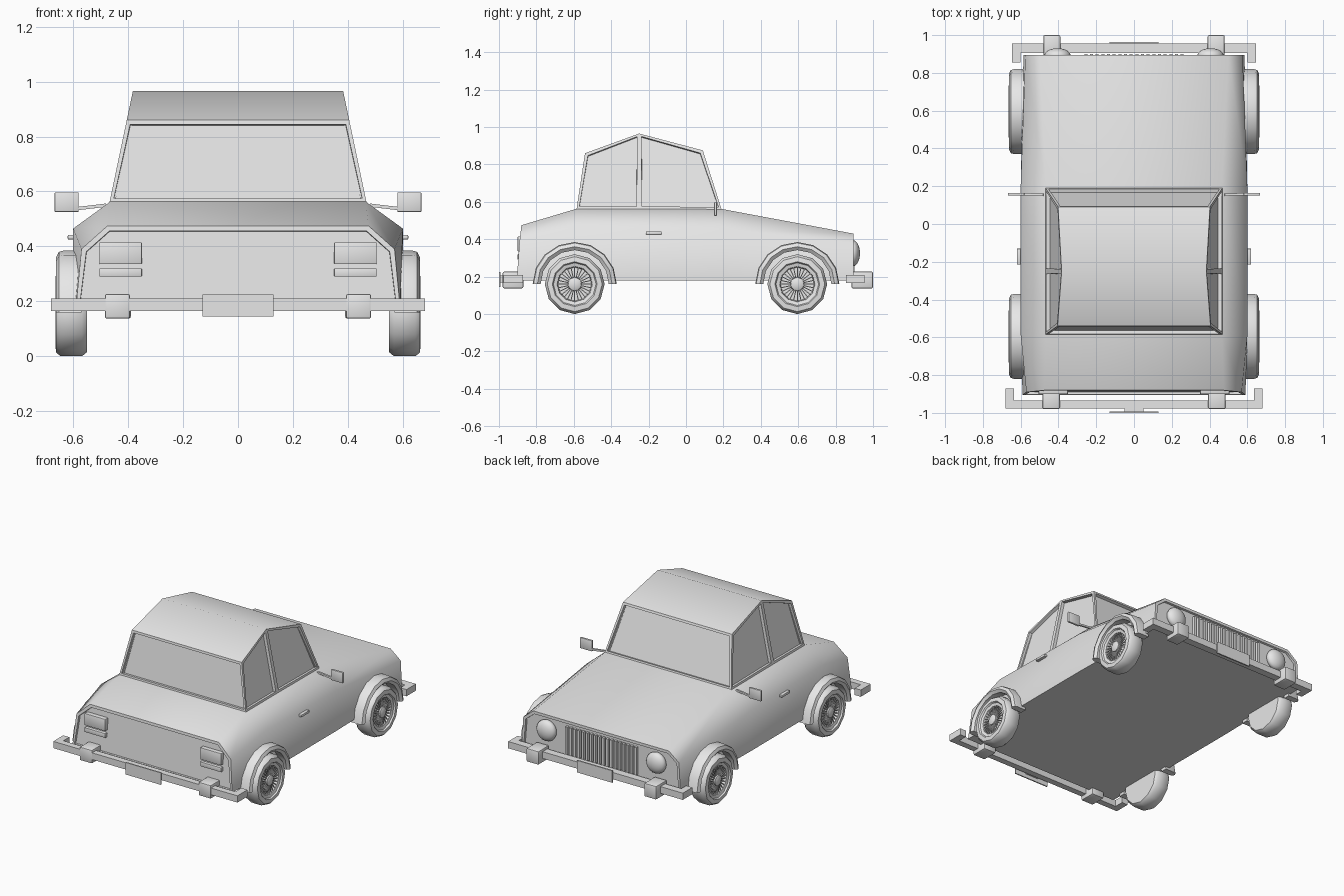
import bpy, bmesh, math
from mathutils import Vector, Matrix

cube = bpy.data.objects.get("Cube")
if cube:
    bpy.data.objects.remove(cube)

grey = bpy.data.materials.new("light_grey")
grey.use_nodes = True
grey.diffuse_color = (0.8, 0.8, 0.8, 1)
grey.node_tree.nodes["Principled BSDF"].inputs["Base Color"].default_value = (0.8, 0.8, 0.8, 1)


def finish(bm, name, angle=35):
    bmesh.ops.recalc_face_normals(bm, faces=bm.faces)
    mesh = bpy.data.meshes.new(name)
    bm.to_mesh(mesh)
    bm.free()
    mesh.materials.append(grey)
    ob = bpy.data.objects.new(name, mesh)
    bpy.context.collection.objects.link(ob)
    bpy.ops.object.select_all(action='DESELECT')
    ob.select_set(True)
    bpy.context.view_layer.objects.active = ob
    bpy.ops.object.shade_smooth_by_angle(angle=math.radians(angle))
    return ob


def add_box(bm, lo, hi):
    lo, hi = Vector(lo), Vector(hi)
    size = Matrix.Diagonal((*(hi - lo), 1))
    bmesh.ops.create_cube(bm, size=1, matrix=Matrix.Translation((lo + hi) / 2) @ size)


def add_bar(bm, p, q, width):
    p, q = Vector(p), Vector(q)
    turn = (q - p).to_track_quat('Z', 'Y').to_matrix().to_4x4()
    size = Matrix.Diagonal((width, width, (q - p).length, 1))
    bmesh.ops.create_cube(bm, size=1, matrix=Matrix.Translation((p + q) / 2) @ turn @ size)


def box(name, lo, hi, bevel=0):
    bm = bmesh.new()
    add_box(bm, lo, hi)
    if bevel:
        bmesh.ops.bevel(bm, geom=bm.edges[:], offset=bevel, segments=2, affect='EDGES', profile=0.5)
    return finish(bm, name)


def mirrored_box(name, x0, x1, y, z, bevel=0):
    for side, s in (("left", 1), ("right", -1)):
        a, b = sorted((s * x0, s * x1))
        box(f"{side}_{name}", (a, y[0], z[0]), (b, y[1], z[1]), bevel)


def bridge(bm, rings, closed_ring=True, loop=False):
    """Skin neighbouring rings with quads; returns nothing."""
    pairs = list(zip(rings, rings[1:])) + ([(rings[-1], rings[0])] if loop else [])
    for a, b in pairs:
        n = len(a)
        for i in range(n if closed_ring else n - 1):
            j = (i + 1) % n
            bm.faces.new((a[i], a[j], b[j], b[i]))


# Lower body: sill, shoulder and top edge at four stations
stations = [
    [(0.59, -0.905, 0.18), (0.57, -0.89, 0.39), (0.475, -0.88, 0.475)],
    [(0.60, -0.585, 0.18), (0.60, -0.585, 0.465), (0.465, -0.585, 0.563)],
    [(0.60, 0.19, 0.18), (0.60, 0.19, 0.45), (0.465, 0.19, 0.562)],
    [(0.585, 0.895, 0.18), (0.575, 0.895, 0.37), (0.50, 0.895, 0.43)],
]
bm = bmesh.new()
rings = []
for st in stations:
    pts = st + [(-x, y, z) for x, y, z in reversed(st)]
    rings.append([bm.verts.new(p) for p in pts])
bridge(bm, rings)
ends = [bm.faces.new(rings[0]), bm.faces.new(rings[-1])]
bmesh.ops.recalc_face_normals(bm, faces=bm.faces)
bmesh.ops.inset_individual(bm, faces=ends, thickness=0.02, depth=0)
bmesh.ops.inset_individual(bm, faces=ends, thickness=0.001, depth=-0.015)
finish(bm, "body", 58)

# Cabin: side outline leaning inwards, with recessed panes
outline = [(-0.585, 0.562), (-0.54, 0.86), (-0.25, 0.965), (0.09, 0.875), (0.19, 0.56), (-0.25, 0.562)]
bm = bmesh.new()
left, right = [[bm.verts.new((s * (0.468 - 0.21 * (z - 0.56)), y, z)) for y, z in outline]
               for s in (1, -1)]
panes = []
for v in (left, right):
    panes.append(bm.faces.new((v[0], v[1], v[2], v[5])))
    panes.append(bm.faces.new((v[5], v[2], v[3], v[4])))
for i in range(6):
    j = (i + 1) % 6
    f = bm.faces.new((left[i], left[j], right[j], right[i]))
    if i in (0, 3):
        panes.append(f)
bmesh.ops.recalc_face_normals(bm, faces=bm.faces)
bmesh.ops.inset_individual(bm, faces=panes, thickness=0.02, depth=0)
bmesh.ops.inset_individual(bm, faces=panes, thickness=0.001, depth=-0.02)
finish(bm, "cabin", 40)

# Wheels and flared arches
AXLE, HUB_Z = 0.595, 0.16
tyre_profile = [(0.10, 0.55), (0.145, 0.55), (0.16, 0.568), (0.16, 0.645), (0.147, 0.662),
                (0.12, 0.665), (0.114, 0.655), (0.095, 0.65), (0.09, 0.628), (0.038, 0.628),
                (0.035, 0.655), (0.02, 0.662)]
arch_profile = [(0.182, 0.57), (0.182, 0.648), (0.20, 0.662), (0.22, 0.652), (0.225, 0.635), (0.225, 0.57)]


def revolve(name, profile, s, cy, steps, sweep, spokes=0):
    bm = bmesh.new()
    full = sweep > 6
    rings = []
    for k in range(steps if full else steps + 1):
        a = sweep * k / steps
        rings.append([bm.verts.new((s * x, cy + r * math.cos(a), HUB_Z + r * math.sin(a)))
                      for r, x in profile])
    bridge(bm, rings, closed_ring=not full, loop=full)
    if full:
        for i in (0, -1):
            bm.faces.new([ring[i] for ring in rings])
    else:
        bm.faces.new(rings[0])
        bm.faces.new(rings[-1])
    # Wire spokes between hub and rim
    for k in range(spokes):
        a = 2 * math.pi * k / spokes
        d = Vector((0, math.cos(a), math.sin(a)))
        hub = Vector((s * 0.645, cy, HUB_Z))
        add_bar(bm, hub + d * 0.034, hub + d * 0.094, 0.005)
    finish(bm, name, 40)


for side, s in (("left", 1), ("right", -1)):
    for end, cy in (("nose", AXLE), ("tail", -AXLE)):
        revolve(f"{side}_{end}_wheel", tyre_profile, s, cy, 12, 2 * math.pi, 28)
        revolve(f"{side}_{end}_arch", arch_profile, s, cy, 8, math.pi)

# Bumpers with turned ends, guards and blank plates
BAR_Z = (0.165, 0.21)
box("nose_bumper", (-0.645, 0.905, BAR_Z[0]), (0.645, 0.955, BAR_Z[1]))
mirrored_box("nose_bumper_end", 0.60, 0.645, (0.855, 0.91), BAR_Z)
mirrored_box("nose_bumper_guard", 0.39, 0.48, (0.885, 1.0), (0.137, 0.227), 0.008)
box("nose_plate", (-0.13, 0.955, 0.145), (0.13, 0.964, 0.225))
box("tail_bumper", (-0.68, -0.977, BAR_Z[0]), (0.68, -0.935, BAR_Z[1]))
mirrored_box("tail_bumper_end", 0.635, 0.68, (-0.94, -0.872), BAR_Z)
mirrored_box("tail_bumper_guard", 0.393, 0.485, (-0.98, -0.87), (0.137, 0.227), 0.008)
box("tail_plate", (-0.13, -1.0, 0.145), (0.13, -0.992, 0.225))
box("tail_plate_mount", (-0.05, -0.993, 0.17), (0.05, -0.975, 0.205))

# Tail lamps
mirrored_box("tail_lamp", 0.35, 0.505, (-0.9, -0.86), (0.335, 0.415), 0.004)
mirrored_box("reverse_lamp", 0.35, 0.505, (-0.9, -0.865), (0.29, 0.32), 0.003)

# Headlamps
for side, s in (("left", 1), ("right", -1)):
    bm = bmesh.new()
    place = Matrix.Translation((s * 0.405, 0.892, 0.325))
    bmesh.ops.create_uvsphere(bm, u_segments=20, v_segments=10, radius=0.07, matrix=place
                              @ Matrix.Diagonal((1, 0.55, 1, 1)) @ Matrix.Rotation(math.pi / 2, 4, 'X'))
    finish(bm, f"{side}_headlamp", 60)

# Grille slats
bm = bmesh.new()
for k in range(18):
    x = -0.255 + 0.03 * k
    add_box(bm, (x - 0.008, 0.87, 0.205), (x + 0.008, 0.9, 0.39))
finish(bm, "grille")

# Door handles
mirrored_box("door_handle", 0.595, 0.62, (-0.215, -0.13), (0.425, 0.442), 0.004)

# Wing mirrors on slim arms
for side, s in (("left", 1), ("right", -1)):
    bm = bmesh.new()
    add_bar(bm, (s * 0.48, 0.155, 0.55), (s * 0.59, 0.158, 0.537), 0.012)
    finish(bm, f"{side}_mirror_arm")
mirrored_box("mirror", 0.58, 0.668, (0.15, 0.165), (0.525, 0.597), 0.004)
